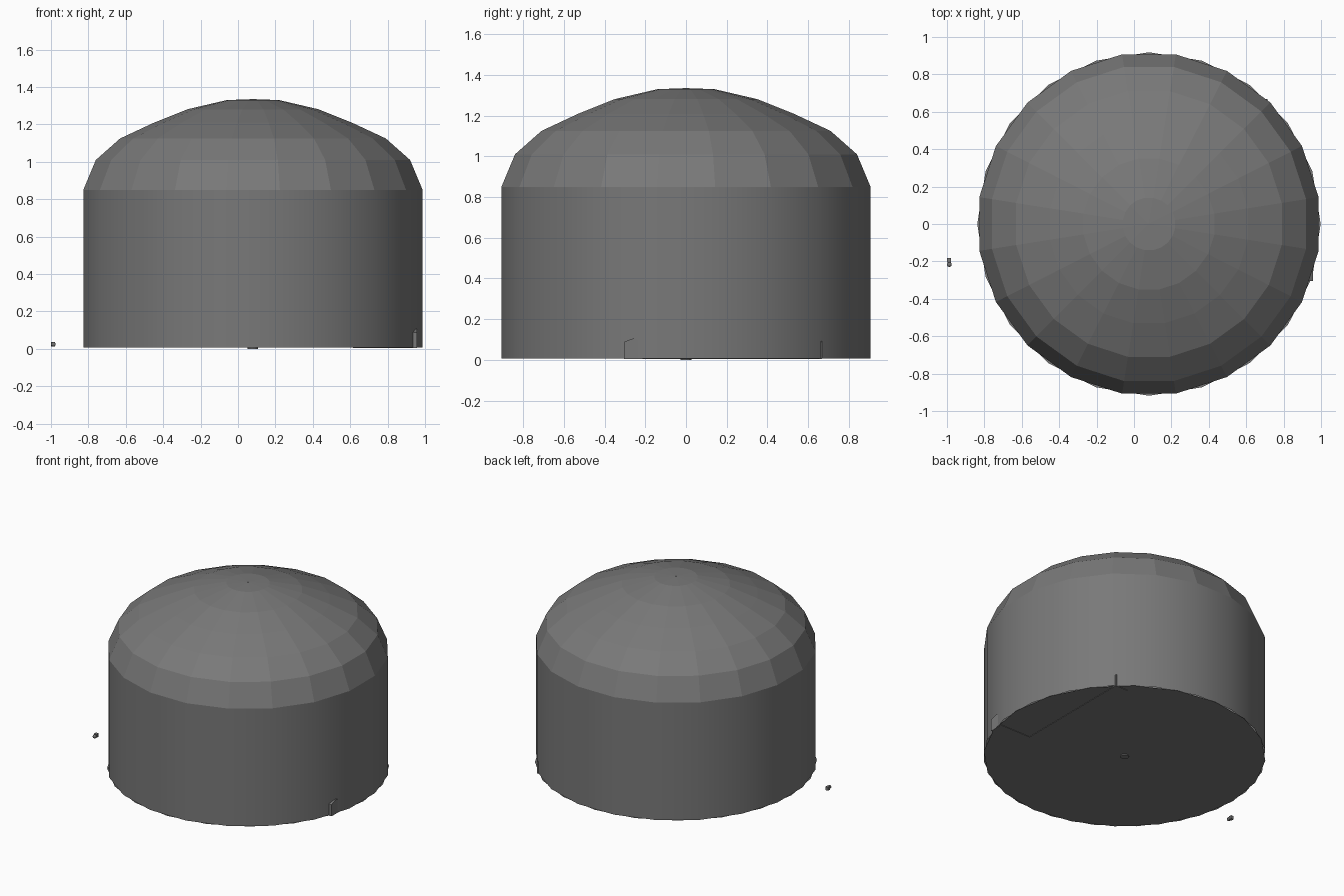
import bpy, bmesh, math

if "Cube" in bpy.data.objects:
    bpy.data.objects.remove(bpy.data.objects["Cube"])

CX, SIDES = 0.08, 20          # tank axis and number of sides
K = 1 / math.cos(math.pi / SIDES)   # apothem -> corner radius

# dark grey used on every part
DARK = bpy.data.materials.new("dark_grey")
DARK.diffuse_color = (0.19, 0.19, 0.19, 1)
DARK.use_nodes = True
DARK.node_tree.nodes["Principled BSDF"].inputs["Base Color"].default_value = DARK.diffuse_color


def make(name, verts, faces, smooth=False, recalc=True):
    me = bpy.data.meshes.new(name)
    me.from_pydata(verts, [], faces)
    bm = bmesh.new()
    bm.from_mesh(me)
    if recalc:
        bmesh.ops.recalc_face_normals(bm, faces=bm.faces)
    for f in bm.faces:
        f.smooth = smooth
    bm.to_mesh(me)
    bm.free()
    me.materials.append(DARK)
    ob = bpy.data.objects.new(name, me)
    bpy.context.collection.objects.link(ob)
    return ob


def ring(r, z, sides, turn):
    return [(CX + r * math.cos(turn + 2 * math.pi * i / sides),
             r * math.sin(turn + 2 * math.pi * i / sides), z) for i in range(sides)]


def lathe(name, profile, sides, turn=0.0, cap_bottom=False, cap_top=False, smooth=False):
    """Spin (radius, z) points around the tank axis."""
    verts, faces = [], []
    for r, z in profile:
        verts += ring(r, z, sides, turn)
    for j in range(len(profile) - 1):
        for i in range(sides):
            n = (i + 1) % sides
            faces.append((j * sides + i, j * sides + n,
                          (j + 1) * sides + n, (j + 1) * sides + i))
    if cap_bottom:
        faces.append(tuple(range(sides)))
    if cap_top:
        last = (len(profile) - 1) * sides
        faces.append(tuple(range(last, last + sides)))
    return make(name, verts, faces, smooth)


half = math.pi / SIDES

# round wall, smooth shaded
lathe("wall", [(0.907 * K, 0.007), (0.907 * K, 0.85)], SIDES, half, smooth=True)

# faceted dome roof
roof = [(0.907, 0.85), (0.84, 1.01), (0.71, 1.125), (0.53, 1.209),
        (0.35, 1.281), (0.14, 1.33), (0.004, 1.335)]
lathe("dome_roof", [(r * K, z) for r, z in roof], SIDES, half, cap_top=True)

# floor sheet facing up, turned half a side against the wall
make("floor", ring(0.918, 0.007, SIDES, 0), [tuple(range(SIDES))], recalc=False)

# slender centre pole, showing below the floor and at the apex
lathe("centre_pole", [(0.028, 0.0), (0.028, 0.03), (0.005, 1.336)], 12, 0, True, True)

# L-shaped gabled passage, mitred at its corner
section = [(-0.05, 0.004), (0.05, 0.004), (0.05, 0.088), (0.0, 0.107), (-0.05, 0.088)]
px, py = 0.665, -0.255
verts = [(0.957, py + o, z) for o, z in section]
verts += [(px + o, py + o, z) for o, z in section]
verts += [(px + o, 0.668, z) for o, z in section]
faces = [(0, 1, 2, 3, 4), (10, 11, 12, 13, 14)]
for j in (0, 5):
    for i in range(5):
        n = (i + 1) % 5
        faces.append((j + i, j + n, j + 5 + n, j + 5 + i))
make("passage", verts, faces)

# tiny detached box with a round knob
bpy.ops.mesh.primitive_cube_add(size=1, location=(-0.989, -0.194, 0.024))
box = bpy.context.object
box.name = "small_box"
box.scale = (0.022, 0.022, 0.024)
box.data.materials.append(DARK)
bpy.ops.mesh.primitive_uv_sphere_add(segments=10, ring_count=6, radius=0.013,
                                     location=(-0.987, -0.217, 0.024))
knob = bpy.context.object
knob.name = "small_knob"
knob.data.materials.append(DARK)
